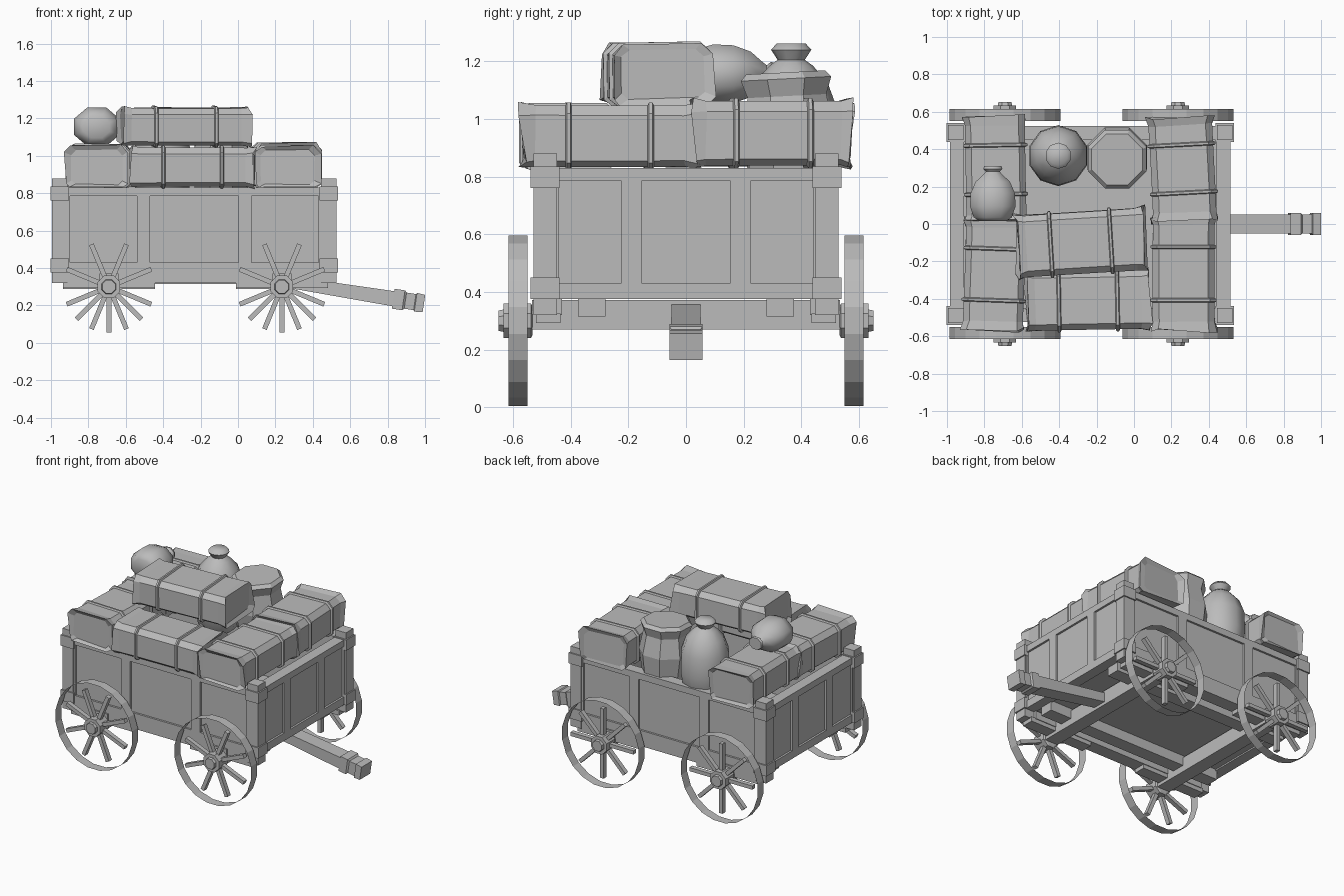
import bpy, bmesh, math, random
from mathutils import Matrix, Vector

random.seed(4)
cube = bpy.data.objects.get("Cube")
if cube:
    bpy.data.objects.remove(cube, do_unlink=True)

grey = bpy.data.materials.new("plain grey")
grey.use_nodes = True
grey.diffuse_color = (0.5, 0.5, 0.5, 1)
bsdf = next(n for n in grey.node_tree.nodes if n.type == 'BSDF_PRINCIPLED')
bsdf.inputs["Base Color"].default_value = (0.5, 0.5, 0.5, 1)
bsdf.inputs["Roughness"].default_value = 0.8


def finish(name, bm, matrix=None, smooth=False):
    bmesh.ops.recalc_face_normals(bm, faces=bm.faces)
    mesh = bpy.data.meshes.new(name)
    bm.to_mesh(mesh)
    bm.free()
    mesh.materials.append(grey)
    ob = bpy.data.objects.new(name, mesh)
    bpy.context.collection.objects.link(ob)
    if matrix:
        ob.matrix_world = matrix
    if smooth:
        bpy.ops.object.select_all(action='DESELECT')
        ob.select_set(True)
        bpy.context.view_layer.objects.active = ob
        bpy.ops.object.shade_smooth_by_angle(angle=math.radians(50))
    return ob


def add_box(bm, x, y, z):
    """Box between the (low, high) limits on each axis."""
    mid = [(a + b) / 2 for a, b in (x, y, z)]
    size = [abs(b - a) for a, b in (x, y, z)]
    m = Matrix.Translation(mid) @ Matrix.Diagonal((*size, 1))
    bmesh.ops.create_cube(bm, size=1, matrix=m)


def loft(bm, rings, caps=True):
    """Skin a list of closed rings of points."""
    loops = [[bm.verts.new(p) for p in ring] for ring in rings]
    n = len(loops[0])
    for a, b in zip(loops, loops[1:]):
        for i in range(n):
            bm.faces.new((a[i], a[(i + 1) % n], b[(i + 1) % n], b[i]))
    if caps:
        bm.faces.new(loops[0])
        bm.faces.new(loops[-1])


def circle(r, h, n, turn=0.0):
    return [(r * math.cos(math.tau * (i + turn) / n),
             r * math.sin(math.tau * (i + turn) / n), h) for i in range(n)]


def lathe(name, profile, n, matrix, smooth=False):
    bm = bmesh.new()
    loft(bm, [circle(r, h, n, 0.5) for h, r in profile])
    return finish(name, bm, matrix, smooth)


# Wagon bed: walls with raised rails and stiles around inset panels
MID, HALF_X, HALF_Y = -0.234, 0.75, 0.525


def wall(name, half, matrix):
    """Panelled wall along local x, outer side at local y = 0."""
    bm = bmesh.new()
    add_box(bm, (-half, half), (-0.075, -0.014), (0.375, 0.83))
    for z in ((0.375, 0.43), (0.785, 0.83)):
        add_box(bm, (-half, half), (-0.03, 0), z)
    stile = half * 0.37
    for s in (-1, 1):
        add_box(bm, (s * (stile - 0.035), s * (stile + 0.035)), (-0.03, 0), (0.43, 0.785))
        add_box(bm, (s * (half - 0.07), s * half), (-0.03, 0), (0.43, 0.785))
    finish(name, bm, matrix)


for name, half, dist, turn in (("left_end_wall", 0.51, HALF_X, -90), ("right_end_wall", 0.51, HALF_X, 90),
                               ("back_wall", 0.735, HALF_Y, 0), ("front_wall", 0.735, HALF_Y, 180)):
    rot = Matrix.Rotation(math.radians(turn), 4, 'Z')
    wall(name, half, Matrix.Translation((MID, 0, 0)) @ rot @ Matrix.Translation((0, dist, 0)))

bm = bmesh.new()
add_box(bm, (MID - 0.7, MID + 0.7), (-0.47, 0.47), (0.385, 0.41))
finish("bed_floor", bm)

# Corner posts with two collars each
for sx in (-1, 1):
    for sy in (-1, 1):
        bm = bmesh.new()
        cx, cy = MID + sx * 0.719, sy * 0.489
        for r, z in ((0.041, (0.32, 0.88)), (0.05, (0.375, 0.45)), (0.05, (0.76, 0.835))):
            add_box(bm, (cx - r, cx + r), (cy - r, cy + r), z)
        finish("corner_post", bm)

# Undercarriage: sills, bearers, axle beams and spring plates
AXLES = (-0.69, 0.235)
bm = bmesh.new()
for s in (-1, 1):
    add_box(bm, (-0.92, 0.45), (s * 0.43, s * 0.525), (0.32, 0.376))
    add_box(bm, (-0.92, 0.45), (s * 0.28, s * 0.375), (0.315, 0.386))
    for ax in AXLES:
        add_box(bm, (ax - 0.245, ax + 0.245), (s * 0.435, s * 0.52), (0.292, 0.325))
finish("bed_bearers", bm)
for ax in AXLES:
    bm = bmesh.new()
    add_box(bm, (ax - 0.05, ax + 0.05), (-0.535, 0.535), (0.27, 0.372))
    finish("axle_beam", bm)

# Wheels: thin open rim, eight spokes and a stepped hub
for ax in AXLES:
    for side in (-1, 1):
        place = Matrix.Translation((ax, side * 0.583, 0.3)) @ Matrix.Rotation(-side * math.pi / 2, 4, 'X')
        bm = bmesh.new()
        loft(bm, [circle(0.3, h, 20, 0.5) for h in (-0.033, 0.033)], caps=False)
        finish("wheel_rim", bm, place)
        bm = bmesh.new()
        for k in range(8):
            angle = math.tau * (k + (0.5 if side < 0 else 0)) / 8
            part = bmesh.new()
            add_box(part, (0.04, 0.245), (-0.013, 0.013), (-0.016, 0.016))
            part.transform(Matrix.Rotation(angle, 4, 'Z'))
            temp = bpy.data.meshes.new("spoke")
            part.to_mesh(temp)
            part.free()
            bm.from_mesh(temp)
            bpy.data.meshes.remove(temp)
        finish("wheel_spokes", bm, place)
        lathe("wheel_hub", [(-0.05, 0.055), (-0.045, 0.065), (0.05, 0.065), (0.05, 0.042), (0.068, 0.038)], 8, place)

# Sloping draw bar with two end collars
bm = bmesh.new()
rings = []
for x, r, w in ((0.2, 0.03, 0.05), (0.83, 0.04, 0.052), (0.83, 0.053, 0.058), (0.885, 0.053, 0.058),
                (0.895, 0.043, 0.05), (0.945, 0.043, 0.05), (0.95, 0.05, 0.058), (0.994, 0.046, 0.058)):
    z = 0.337 - 0.16 * (x - 0.2)
    rings.append([(x + r * 0.15 * t, w * s, z + r * t) for s, t in ((-1, -1), (1, -1), (1, 1), (-1, 1))])
loft(bm, rings)
finish("draw_bar", bm)


# Wrapped bales: chamfered body, ragged flared ends, two tied bands
def section(x, w, h, scale, jitter=0.0):
    pts = []
    for u, v in ((-0.84, -1), (0.84, -1), (1, -0.8), (1, 0.68), (0.8, 1), (-0.8, 1), (-1, 0.68), (-1, -0.8)):
        pts.append((x + random.uniform(-jitter, jitter), u * w / 2 * scale + random.uniform(-jitter, jitter) / 2,
                    v * h / 2 * scale + random.uniform(-jitter, jitter) / 2))
    return pts


def bale(center, length, width, height, turn, tilt=0.0):
    place = (Matrix.Translation(center) @ Matrix.Rotation(math.radians(turn), 4, 'Z')
             @ Matrix.Rotation(math.radians(tilt), 4, 'X'))
    half = length / 2
    bm = bmesh.new()
    steps = ((-0.95, 0.84, 0.006), (-0.98, 1.03, 0.016), (-0.84, 0.97, 0.005), (-0.46, 0.97, 0),
             (0.46, 0.97, 0), (0.84, 0.97, 0.005), (0.98, 1.03, 0.016), (0.95, 0.84, 0.006))
    loft(bm, [section(f * half, width, height, s, j) for f, s, j in steps])
    finish("bale", bm, place)
    for f in (-0.46, 0.46):
        bm = bmesh.new()
        loft(bm, [section(f * half + d, width + e, height + e, 1)
                  for d, e in ((-0.011, -0.006), (-0.006, 0.014), (0.006, 0.014), (0.011, -0.006))])
        finish("bale_band", bm, place)


bale((-0.74, 0.29, 0.945), 0.57, 0.33, 0.225, 91)
bale((-0.745, -0.27, 0.94), 0.6, 0.33, 0.22, 88)
bale((0.26, 0.295, 0.95), 0.56, 0.35, 0.23, 93)
bale((0.265, -0.265, 0.94), 0.62, 0.34, 0.22, 90)
bale((-0.245, -0.41, 0.94), 0.68, 0.32, 0.215, 1)
bale((-0.285, -0.1, 1.157), 0.7, 0.34, 0.205, 3.5, 1)

# Sacks: one tied upright, one open bundle, one lying on the bales
tied = [(0, 0.1), (0.05, 0.14), (0.2, 0.163), (0.34, 0.158), (0.43, 0.125), (0.485, 0.075),
        (0.505, 0.047), (0.54, 0.07), (0.562, 0.05)]
lathe("tied_sack", tied, 10, Matrix.Translation((-0.405, 0.365, 0.7)), True)
bundle = [(0, 0.12), (0.1, 0.15), (0.25, 0.172), (0.38, 0.148), (0.44, 0.17), (0.462, 0.148)]
lathe("open_bundle", bundle, 8,
      Matrix.Translation((-0.09, 0.37, 0.7)) @ Matrix.Rotation(math.radians(3), 4, 'X'))
lying = [(0, 0.075), (0.02, 0.11), (0.08, 0.132), (0.15, 0.128), (0.21, 0.1), (0.25, 0.055),
         (0.265, 0.04), (0.28, 0.055), (0.295, 0.05)]
lathe("lying_sack", lying, 8, Matrix.Translation((-0.755, 0.015, 1.155))
      @ Matrix.Diagonal((1, 1, 0.85, 1)) @ Matrix.Rotation(-math.pi / 2, 4, 'X'), True)
